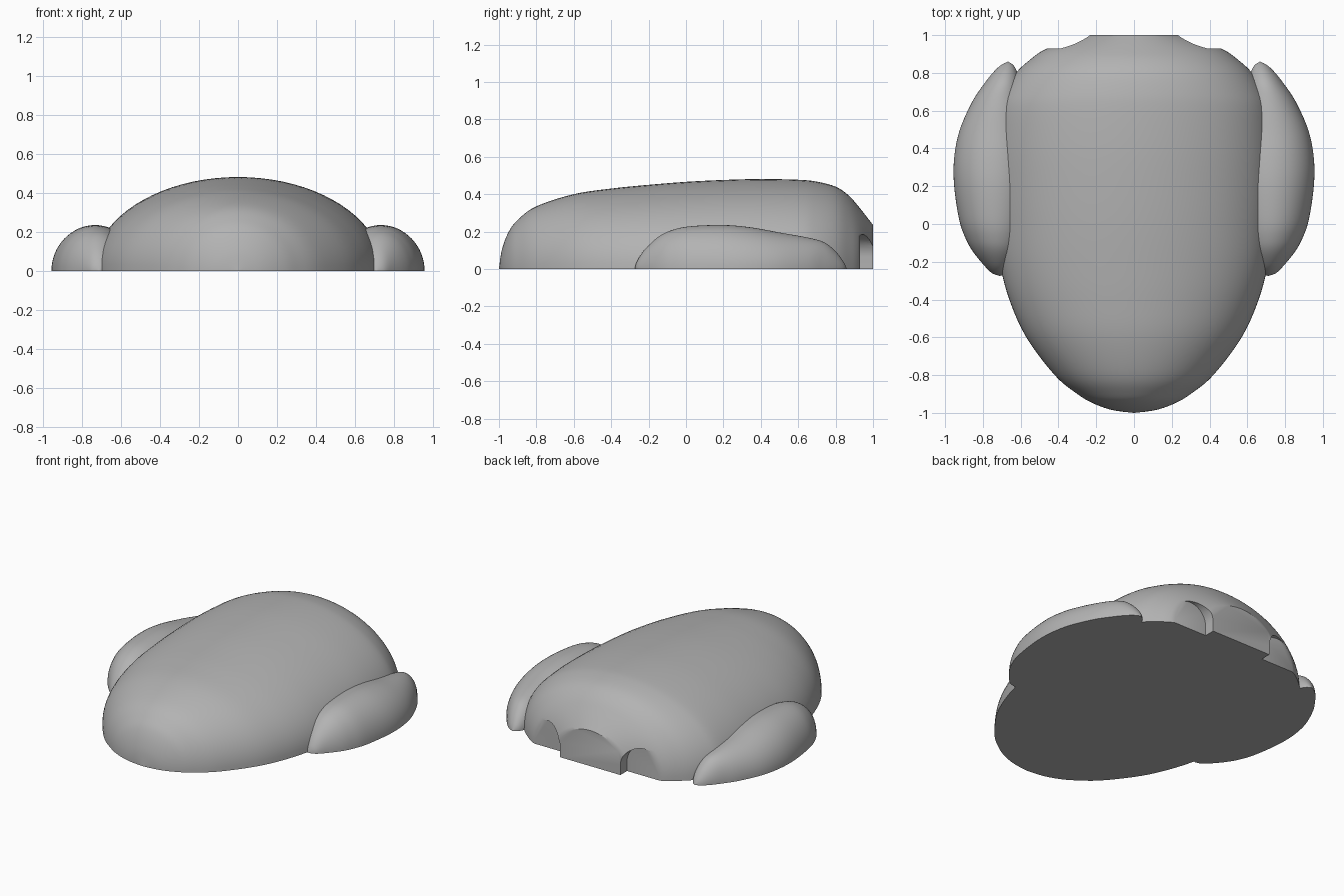
import bpy, bmesh, math

if "Cube" in bpy.data.objects:
    bpy.data.objects.remove(bpy.data.objects["Cube"])

grey = bpy.data.materials.new("warm_grey")
grey.diffuse_color = (0.45, 0.45, 0.45, 1)
grey.use_nodes = True
grey.node_tree.nodes["Principled BSDF"].inputs["Base Color"].default_value = grey.diffuse_color


def spline(keys, steps):
    """Smooth rows through the key rows (Catmull-Rom)."""
    rows = []
    for i in range(len(keys) - 1):
        a, b = keys[max(i - 1, 0)], keys[i]
        c, d = keys[i + 1], keys[min(i + 2, len(keys) - 1)]
        for s in range(steps):
            t = s / steps
            rows.append([0.5 * (2 * q + (r - p) * t + (2 * p - 5 * q + 4 * r - u) * t * t
                                + (3 * q - p - 3 * r + u) * t ** 3)
                         for p, q, r, u in zip(a, b, c, d)])
    rows.append(list(keys[-1]))
    return rows


def finish(obj):
    bpy.ops.object.select_all(action='DESELECT')
    obj.select_set(True)
    bpy.context.view_layer.objects.active = obj
    bpy.ops.object.shade_smooth_by_angle(angle=math.radians(32))


def make_object(name, bm):
    bmesh.ops.recalc_face_normals(bm, faces=bm.faces)
    mesh = bpy.data.meshes.new(name)
    bm.to_mesh(mesh)
    bm.free()
    mesh.materials.append(grey)
    obj = bpy.data.objects.new(name, mesh)
    bpy.context.collection.objects.link(obj)
    return obj


def dome(name, keys, side=1, segs=40, steps=5):
    """Half-ellipse sections along y; each key is (y, centre x, half width, height)."""
    bm = bmesh.new()
    rings = []
    for y, cx, w, h in spline(keys, steps):
        if w < 1e-4:
            rings.append([bm.verts.new((side * cx, y, 0))])
        else:
            angles = [math.pi * k / segs for k in range(segs + 1)]
            rings.append([bm.verts.new((side * (cx + w * math.cos(a)), y,
                                        max(0, h) * math.sin(a))) for a in angles])
    for a, b in zip(rings, rings[1:]):
        for k in range(segs):
            if len(a) == 1:
                bm.faces.new((a[0], b[k], b[k + 1]))
            elif len(b) == 1:
                bm.faces.new((a[k], a[k + 1], b[0]))
            else:
                bm.faces.new((a[k], a[k + 1], b[k + 1], b[k]))
    # flat underside, and flat end where the loft does not close to a point
    bm.faces.new([r[0] for r in rings] + [r[-1] for r in reversed(rings) if len(r) > 1])
    if len(rings[-1]) > 1:
        bm.faces.new(rings[-1])
    return make_object(name, bm)


# Main shell
shell = dome("shell", [
    (-1.0, 0, 0, 0), (-0.985, 0, 0.115, 0.10), (-0.95, 0, 0.215, 0.195),
    (-0.9, 0, 0.30, 0.262), (-0.8, 0, 0.42, 0.335), (-0.6, 0, 0.57, 0.40),
    (-0.4, 0, 0.66, 0.43), (-0.2, 0, 0.712, 0.45), (0.0, 0, 0.733, 0.466),
    (0.2, 0, 0.742, 0.476), (0.4, 0, 0.742, 0.481), (0.6, 0, 0.725, 0.477),
    (0.7, 0, 0.69, 0.467), (0.8, 0, 0.625, 0.44), (0.87, 0, 0.55, 0.393),
    (0.93, 0, 0.46, 0.325), (1.0, 0, 0.27, 0.235)])

# Arched notches in the rear
for side in (-1, 1):
    bm = bmesh.new()
    outline = [(0.12, -0.1)] + [(0.12 * math.cos(math.pi * k / 24),
                                 0.065 + 0.12 * math.sin(math.pi * k / 24))
                                for k in range(25)] + [(-0.12, -0.1)]
    face = bm.faces.new([bm.verts.new((side * 0.34 + x, 0.93, z)) for x, z in outline])
    ext = bmesh.ops.extrude_face_region(bm, geom=[face])
    bmesh.ops.translate(bm, vec=(0, 0.2, 0),
                        verts=[v for v in ext["geom"] if isinstance(v, bmesh.types.BMVert)])
    cutter = make_object("notch_cutter", bm)
    cutter.hide_render = True
    mod = shell.modifiers.new("notch", 'BOOLEAN')
    mod.operation, mod.solver, mod.object = 'DIFFERENCE', 'EXACT', cutter
    bpy.context.view_layer.objects.active = shell
    bpy.ops.object.modifier_apply(modifier=mod.name)
    bpy.data.objects.remove(cutter)
finish(shell)

# Side lobes
for side, label in ((-1, "left"), (1, "right")):
    finish(dome(label + "_side_lobe", [
        (-0.275, 0.71, 0, 0), (-0.26, 0.712, 0.04, 0.045), (-0.22, 0.716, 0.077, 0.105),
        (-0.15, 0.72, 0.13, 0.17), (-0.08, 0.725, 0.165, 0.206), (0.02, 0.73, 0.195, 0.228),
        (0.2, 0.732, 0.22, 0.235), (0.35, 0.732, 0.22, 0.222), (0.5, 0.728, 0.194, 0.195),
        (0.65, 0.712, 0.143, 0.168), (0.74, 0.695, 0.10, 0.142), (0.80, 0.682, 0.066, 0.094),
        (0.84, 0.672, 0.034, 0.042), (0.86, 0.667, 0, 0)], side, 32))
